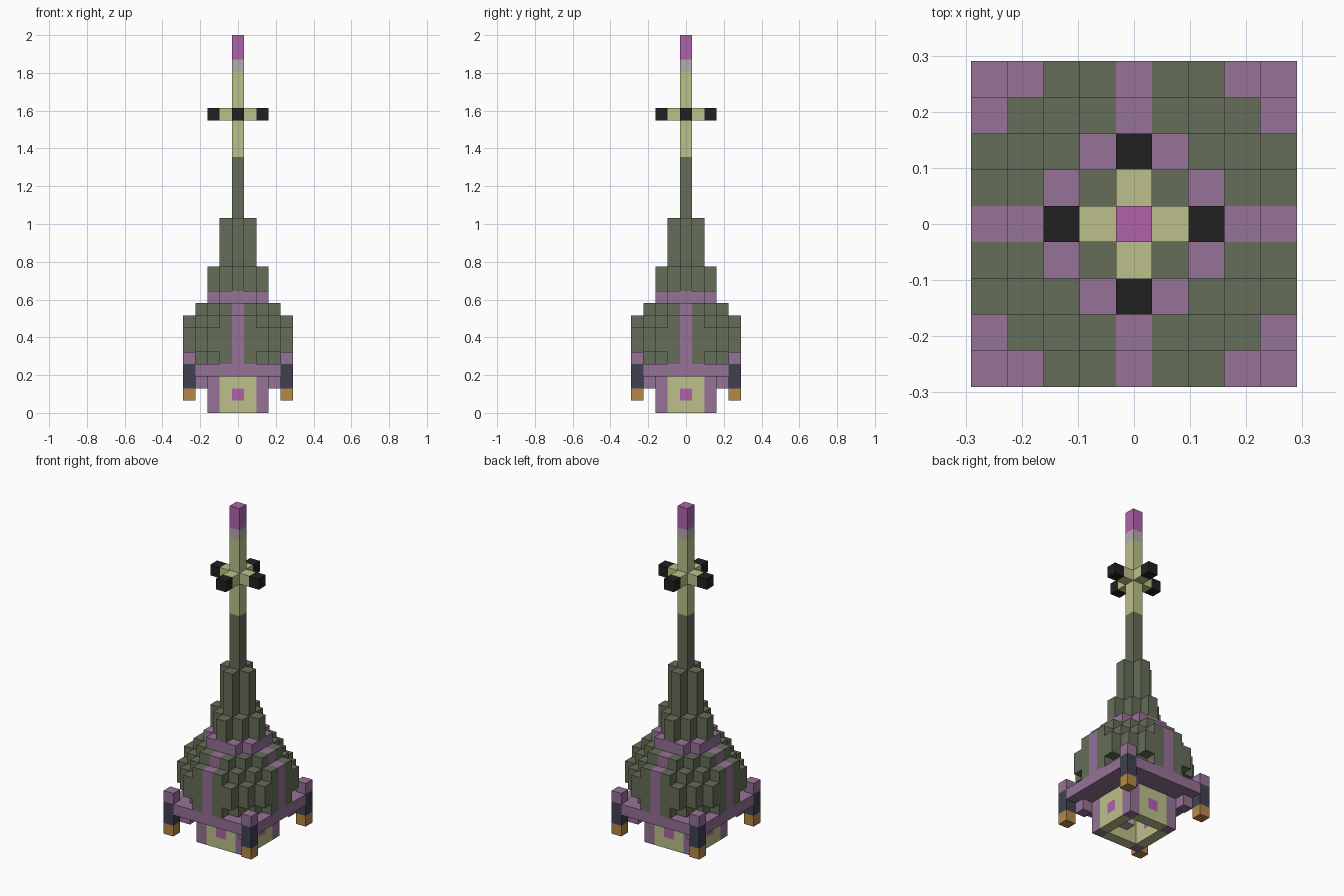
import bpy, bmesh
from mathutils import Vector

cube = bpy.data.objects.get("Cube")
if cube:
    bpy.data.objects.remove(cube, do_unlink=True)

V = 2 / 31  # edge of one block


def material(name, rgb):
    lin = [((c / 255 + 0.055) / 1.055) ** 2.4 for c in rgb]
    m = bpy.data.materials.new(name)
    m.use_nodes = True
    m.diffuse_color = (*lin, 1)
    m.node_tree.nodes["Principled BSDF"].inputs["Base Color"].default_value = (*lin, 1)
    return m


MATS = {
    "green": material("moss green", (101, 109, 88)),
    "purple": material("dusty purple", (150, 114, 150)),
    "pink": material("bright magenta", (176, 98, 170)),
    "beige": material("pale olive", (188, 192, 138)),
    "black": material("black", (33, 33, 33)),
    "slate": material("dark slate", (64, 65, 80)),
    "gold": material("copper gold", (180, 136, 72)),
    "gray": material("light gray", (180, 172, 172)),
}
cells = {}  # block position -> (part, colour)


def column(part, colour, x, y, low, high, four_way=True):
    """Stack blocks from level low up to high, repeated on all eight symmetric places."""
    spots = {(x, y)}
    if four_way:
        spots = {(sx * a, sy * b) for a, b in ((x, y), (y, x))
                 for sx in (-1, 1) for sy in (-1, 1)}
    for a, b in spots:
        for k in range(low, high):
            cells[a, b, k] = (part, colour)


# hollow cabin: corner posts, panel walls and a window on each side
column("cabin_post", "purple", 2, 2, 0, 3)
for i in (0, 1):
    column("cabin_wall", "beige", i, 2, 0, 3)
column("cabin_window", "pink", 0, 2, 1, 2)
column("cabin_seat", "gray", 0, -1, 1, 2, False)

# platform, brackets and four corner thrusters
for x in range(5):
    for y in range(x + 1):
        column("platform", "purple", x, y, 3, 4)
column("bracket", "purple", 3, 3, 2, 3)
column("thruster_nozzle", "gold", 4, 4, 1, 2)
column("thruster_body", "slate", 4, 4, 2, 4)
column("thruster_cap", "purple", 4, 4, 4, 5)

# stepped round hull with bands along the axes and a collar on top
for x, y, low, high in ((0, 0, 4, 9), (1, 0, 4, 9), (1, 1, 4, 9), (2, 0, 4, 9),
                        (2, 1, 4, 9), (2, 2, 4, 9), (3, 1, 4, 9), (3, 2, 4, 8),
                        (3, 3, 5, 7), (4, 1, 4, 8), (4, 2, 5, 7)):
    column("hull", "green", x, y, low, high)
column("hull_band", "purple", 3, 0, 4, 9)
column("hull_band", "purple", 4, 0, 4, 8)
for x, y in ((0, 0), (1, 0), (1, 1), (2, 0), (2, 1)):
    column("collar", "purple", x, y, 9, 10)

# stepped tower and spire
column("tower", "green", 2, 0, 10, 12)
column("tower", "green", 1, 1, 10, 12)
column("tower", "green", 1, 0, 10, 16)
column("tower", "green", 0, 0, 10, 21)
column("mast", "beige", 0, 0, 21, 28)
column("mast_band", "gray", 0, 0, 28, 29)
column("mast_tip", "pink", 0, 0, 29, 31)
column("cross_arm", "beige", 1, 0, 24, 25)
column("arm_end", "black", 2, 0, 24, 25)

# turn each part into a mesh of its exposed block faces
AXES = [Vector(a) for a in ((1, 0, 0), (0, 1, 0), (0, 0, 1))]
for part, colour in dict.fromkeys(cells.values()):
    bm = bmesh.new()
    for cell, owner in cells.items():
        if owner != (part, colour):
            continue
        centre = Vector(cell) + Vector((0, 0, 0.5))
        for i in range(3):
            u, w = AXES[(i + 1) % 3], AXES[(i + 2) % 3]
            for s in (-1, 1):
                n = AXES[i] * s
                if tuple(int(c) for c in Vector(cell) + n) in cells:
                    continue
                corners = [centre + (n + a * s * u + b * w) / 2
                           for a, b in ((-1, -1), (1, -1), (1, 1), (-1, 1))]
                bm.faces.new([bm.verts.new(c * V) for c in corners])
    bmesh.ops.remove_doubles(bm, verts=bm.verts, dist=V / 100)
    mesh = bpy.data.meshes.new(part)
    bm.to_mesh(mesh)
    bm.free()
    mesh.materials.append(MATS[colour])
    bpy.context.collection.objects.link(bpy.data.objects.new(part, mesh))
